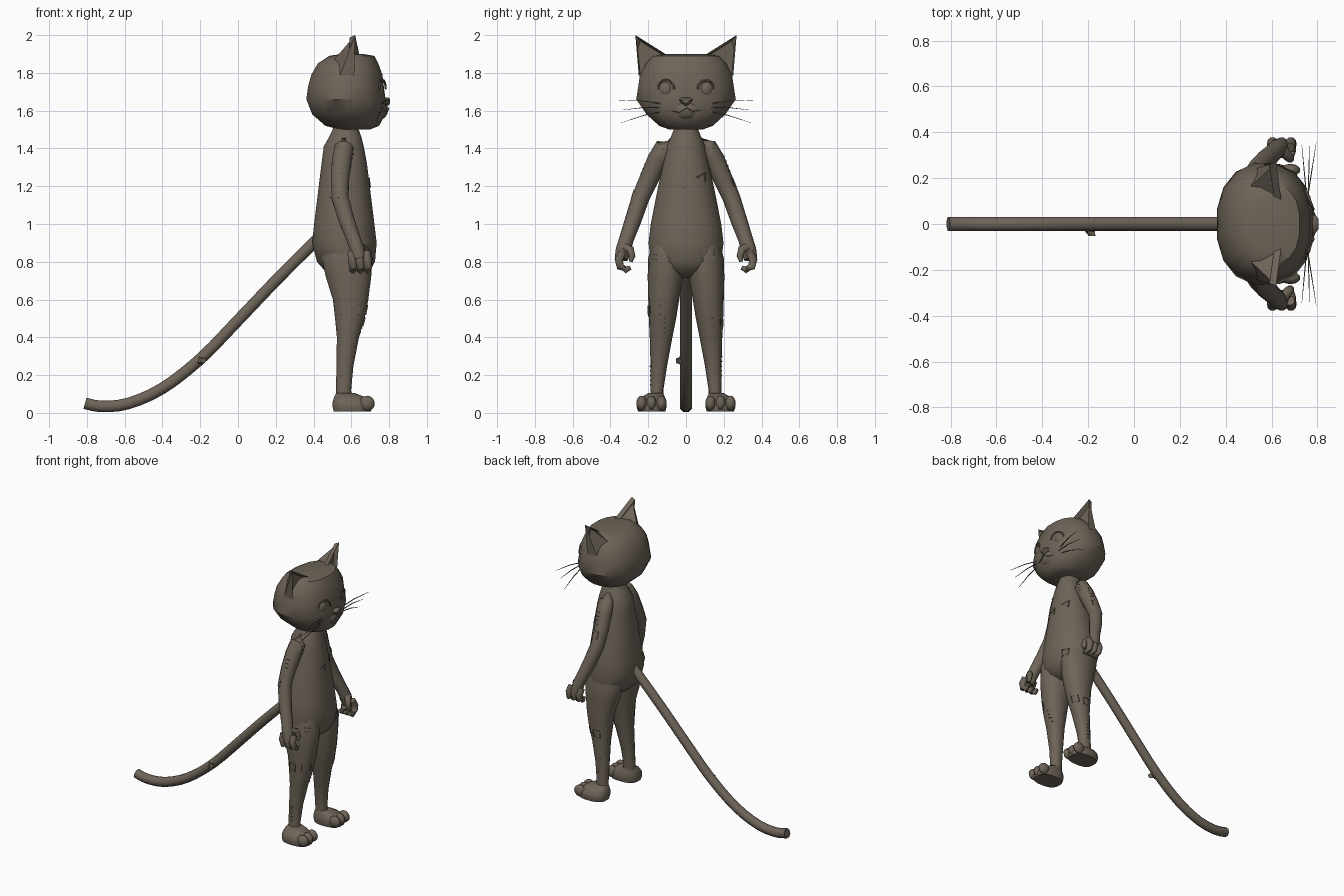
import bpy, bmesh, math
from mathutils import Vector, Matrix
from mathutils.bvhtree import BVHTree

if "Cube" in bpy.data.objects:
    bpy.data.objects.remove(bpy.data.objects["Cube"])

fur = bpy.data.materials.new("brown_grey_fur")
fur.diffuse_color = (0.155, 0.128, 0.098, 1)
fur.use_nodes = True
fur.node_tree.nodes["Principled BSDF"].inputs["Base Color"].default_value = fur.diffuse_color
skin_v, skin_f = [], []          # collected surfaces for placing stitches


def finish(name, bm, angle=40, collect=False):
    bmesh.ops.recalc_face_normals(bm, faces=bm.faces[:])
    if collect:
        base = len(skin_v)
        bm.verts.index_update()
        skin_v.extend(v.co.copy() for v in bm.verts)
        skin_f.extend([base + v.index for v in f.verts] for f in bm.faces)
    me = bpy.data.meshes.new(name)
    bm.to_mesh(me)
    bm.free()
    me.materials.append(fur)
    ob = bpy.data.objects.new(name, me)
    bpy.context.collection.objects.link(ob)
    bpy.ops.object.select_all(action='DESELECT')
    ob.select_set(True)
    bpy.context.view_layer.objects.active = ob
    bpy.ops.object.shade_smooth_by_angle(angle=math.radians(angle))
    return ob


def skin_rings(bm, rings):
    loops = [[bm.verts.new(p) for p in r] for r in rings]
    n = len(loops[0])
    for a, b in zip(loops, loops[1:]):
        for i in range(n):
            bm.faces.new((a[i], a[(i + 1) % n], b[(i + 1) % n], b[i]))
    bm.faces.new(loops[0])
    bm.faces.new(loops[-1])


def loft(name, rows, n=16, power=1.0, angle=40):
    """Stack of level rounded rings: z, x min, x max, y min, y max."""
    def sp(v):
        return math.copysign(abs(v) ** power, v)
    rings = []
    for z, x0, x1, y0, y1 in rows:
        rings.append([Vector(((x0 + x1) / 2 + (x1 - x0) / 2 * sp(math.cos(t)),
                              (y0 + y1) / 2 + (y1 - y0) / 2 * sp(math.sin(t)), z))
                      for t in (2 * math.pi * (i + .5) / n for i in range(n))])
    bm = bmesh.new()
    skin_rings(bm, rings)
    return finish(name, bm, angle, True)


def add_tube(bm, path, radii, n=8):
    path = [Vector(p) for p in path]
    rings = []
    for i, p in enumerate(path):
        t = (path[min(i + 1, len(path) - 1)] - path[max(i - 1, 0)]).normalized()
        ref = Vector((0, 1, 0)) if abs(t.y) < .8 else Vector((1, 0, 0))
        u = t.cross(ref).normalized()
        w = t.cross(u)
        rings.append([p + radii[i] * (u * math.cos(a) + w * math.sin(a))
                      for a in (2 * math.pi * (k + .5) / n for k in range(n))])
    skin_rings(bm, rings)


def tube(name, path, radii, n=8, collect=False):
    bm = bmesh.new()
    add_tube(bm, path, radii, n)
    return finish(name, bm, 50, collect)


def blob(name, loc, size, seg=12, turn=0):
    bm = bmesh.new()
    m = Matrix.Translation(loc) @ Matrix.Rotation(turn, 4, 'Z') @ Matrix.Diagonal((*size, 1))
    bmesh.ops.create_uvsphere(bm, u_segments=seg, v_segments=8, radius=1, matrix=m)
    return finish(name, bm, 60)


# Head
loft("head", [(z, a, b, -w, w) for z, a, b, w in [
    (1.50, .54, .70, .09), (1.52, .46, .75, .145), (1.58, .39, .782, .212),
    (1.66, .358, .785, .268), (1.73, .368, .775, .257), (1.79, .385, .768, .248),
    (1.85, .42, .745, .216), (1.89, .48, .725, .175), (1.899, .54, .67, .12)]], 16, .88)

# Torso
loft("torso", [(z, a, b, -w, w) for z, a, b, w in [
    (.715, .53, .64, .05), (.75, .46, .70, .13), (.80, .415, .728, .19), (.90, .39, .737, .202),
    (1.0, .40, .725, .19), (1.2, .425, .70, .15), (1.32, .44, .685, .122),
    (1.41, .452, .668, .105), (1.46, .48, .655, .082), (1.50, .50, .64, .066),
    (1.56, .51, .63, .06)]], 16, .92)

# Face: eyes, lids, nose, muzzle
blob("muzzle", (.745, 0, 1.605), (.05, .085, .055))
bm = bmesh.new()
skin_rings(bm, [[Vector((x, y * s, 1.65 + z * s)) for y, z in
                 [(-.036, .008), (-.018, .02), (.018, .02), (.036, .008), (.01, -.022), (-.01, -.022)]]
                for x, s in [(.765, 1.1), (.795, 1), (.806, .55)]])
finish("nose", bm)
for side, s in (("left", 1), ("right", -1)):
    blob(side + "_eye", (.738, s * .106, 1.713), (.034, .042, .045), 16, s * .35)
    pts = [(.766 - .028 * math.cos(a) * .6, s * (.106 + .044 * math.cos(a)), 1.714 + .048 * math.sin(a))
           for a in (math.pi * k / 8 for k in range(9))]
    tube(side + "_eyelid", pts, [.006] * 9, 5)
    tube(side + "_mouth_line", [(.797, 0, 1.615), (.79, s * .035, 1.594), (.772, s * .075, 1.60)], [.004] * 3, 5)

    # Whiskers
    bm = bmesh.new()
    for root, tip in [((.755, .10, 1.632), (.795, .355, 1.655)),
                      ((.76, .10, 1.615), (.765, .34, 1.603)),
                      ((.755, .10, 1.60), (.732, .345, 1.535))]:
        a, b = Vector(root), Vector(tip)
        c = (a + b) / 2 + Vector((0, 0, .008))
        for p in (a, b, c):
            p.y *= s
        add_tube(bm, [a, c, b], [.0035, .003, .001], 4)
    finish(side + "_whiskers", bm)

    # Ear: a leaning cone with a recessed front
    bm = bmesh.new()
    tip = bm.verts.new((.62, s * .268, 2.0))
    inner = bm.verts.new((.645, s * .085, 1.885))
    back = bm.verts.new((.50, s * .155, 1.86))
    low = bm.verts.new((.54, s * .245, 1.785))
    outer = bm.verts.new((.615, s * .25, 1.785))
    front = bm.faces.new((tip, inner, outer))
    for f in ((tip, back, inner), (tip, low, back), (tip, outer, low), (inner, back, low, outer)):
        bm.faces.new(f)
    bmesh.ops.recalc_face_normals(bm, faces=bm.faces[:])
    bmesh.ops.inset_individual(bm, faces=[front], thickness=.015, depth=0)
    for v in front.verts:
        v.co.x -= .03
    finish(side + "_ear", bm, 30)

    # Leg and foot
    loft(side + "_leg", [(z, a, b, *sorted((s * c, s * d))) for z, a, b, c, d in [
        (.06, .52, .605, .115, .195), (.12, .518, .60, .12, .187), (.25, .52, .612, .10, .188),
        (.40, .522, .642, .072, .192), (.50, .512, .672, .052, .197), (.60, .50, .692, .036, .20),
        (.72, .462, .708, .014, .203), (.82, .44, .715, .008, .20), (.90, .46, .70, .03, .18)]], 14, .92)
    loft(side + "_foot", [(z, a, b, *sorted((s * c, s * d))) for z, a, b, c, d in [
        (.008, .505, .705, .108, .255), (.03, .50, .712, .102, .262), (.06, .50, .70, .103, .257),
        (.085, .508, .67, .112, .235), (.105, .52, .62, .12, .20)]], 16, .75)
    for k, y in enumerate((.13, .183, .235)):
        blob(f"{side}_toe_{k + 1}", (.683, s * y, .05), (.043, .028, .041), 10)

    # Arm
    tube(side + "_arm", [(x, s * y, z) for x, y, z in [
        (.56, .07, 1.43), (.56, .115, 1.405), (.55, .15, 1.34), (.54, .195, 1.24), (.54, .24, 1.14),
        (.575, .28, 1.02), (.612, .315, .92), (.63, .332, .865), (.642, .342, .815)]],
        [.03, .052, .055, .051, .047, .044, .039, .040, .036], 10, True)
    # Curled fingers and thumb
    for k, x in enumerate((.605, .645, .685)):
        tube(f"{side}_finger_{k + 1}", [(x - .005, s * .335, .85), (x, s * .356, .81), (x + .003, s * .347, .773),
             (x + .003, s * .318, .757), (x + .002, s * .294, .77)], [.022, .024, .022, .02, .012], 8)
    tube(side + "_thumb", [(.65, s * .325, .875), (.672, s * .295, .865), (.682, s * .285, .83),
         (.682, s * .293, .80)], [.024, .022, .018, .011], 8)

# Tail: smooth curve through a few points
key = [Vector((x, 0, z)) for x, z in [(.46, .96), (.40, .90), (.2, .70), (0, .49), (-.2, .285),
                                      (-.4, .13), (-.58, .05), (-.72, .034), (-.81, .051)]]
path = []
for i in range(len(key) - 1):
    p0, p1, p2, p3 = key[max(i - 1, 0)], key[i], key[i + 1], key[min(i + 2, len(key) - 1)]
    for k in range(3):
        t = k / 3
        path.append(.5 * (2 * p1 + (p2 - p0) * t + (2 * p0 - 5 * p1 + 4 * p2 - p3) * t * t
                          + (3 * p1 - p0 - 3 * p2 + p3) * t ** 3))
path.append(key[-1])
tube("tail", path, [.033] * len(path), 8, True)

# Sewn patches and stitches laid on the skin
tree = BVHTree.FromPolygons(skin_v, skin_f)
sew = bmesh.new()


def surface(view, h, z):
    if view == 'front':
        o, d = Vector((2, h, z)), Vector((-1, 0, 0))
    elif view == 'left':
        o, d = Vector((h, 2, z)), Vector((0, -1, 0))
    else:
        o, d = Vector((h, -2, z)), Vector((0, 1, 0))
    loc, nor, _, _ = tree.ray_cast(o, d)
    return None if loc is None else loc - d * .003


def thread(view, a, b, r=.0035):
    p, q = surface(view, *a), surface(view, *b)
    if p and q and (p - q).length < .1:
        add_tube(sew, [p, q], [r, r], 4)


def patch(view, h, z, size, sides=4):
    c = [(h + size * math.cos(t), z + size * math.sin(t))
         for t in (2 * math.pi * (k + .5) / sides for k in range(sides))]
    for k in range(sides):
        thread(view, c[k], c[(k + 1) % sides])


def seam(view, h, z, count, step=.025):
    for k in range(count):
        thread(view, (h - .012, z - k * step), (h + .012, z - k * step - .004), .003)


for p in [('front', .085, 1.245, .03, 3), ('front', -.02, 1.22, .028, 3), ('front', .12, .84, .035),
          ('front', .16, .48, .03), ('front', -.165, .545, .035), ('right', .57, .54, .037),
          ('right', .51, 1.16, .03), ('left', .58, .47, .035), ('left', .55, 1.22, .03),
          ('right', -.19, .28, .028)]:
    patch(*p)
for p in [('right', .53, .25, 5), ('right', .56, .25, 5), ('right', .55, 1.32, 3), ('front', -.10, .50, 4),
          ('front', -.17, .84, 2), ('left', .56, .30, 5), ('left', .56, 1.36, 4),
          ('front', .15, 1.40, 3), ('front', -.13, 1.40, 3), ('front', .07, .47, 2)]:
    seam(*p)
finish("patches_and_stitches", sew)

# Loose patch on the tail
bm = bmesh.new()
skin_rings(bm, [[Vector((-.20 + x, y, .275 + z)) for x, z in [(-.02, -.01), (.01, -.02), (.025, .015), (-.01, .022)]]
                for x, y in [(0, -.025)]] + [[Vector((-.185 + x, -.052, .275 + z)) for x, z in
                [(-.012, -.006), (.008, -.012), (.018, .01), (-.006, .014)]]])
finish("tail_patch", bm)
